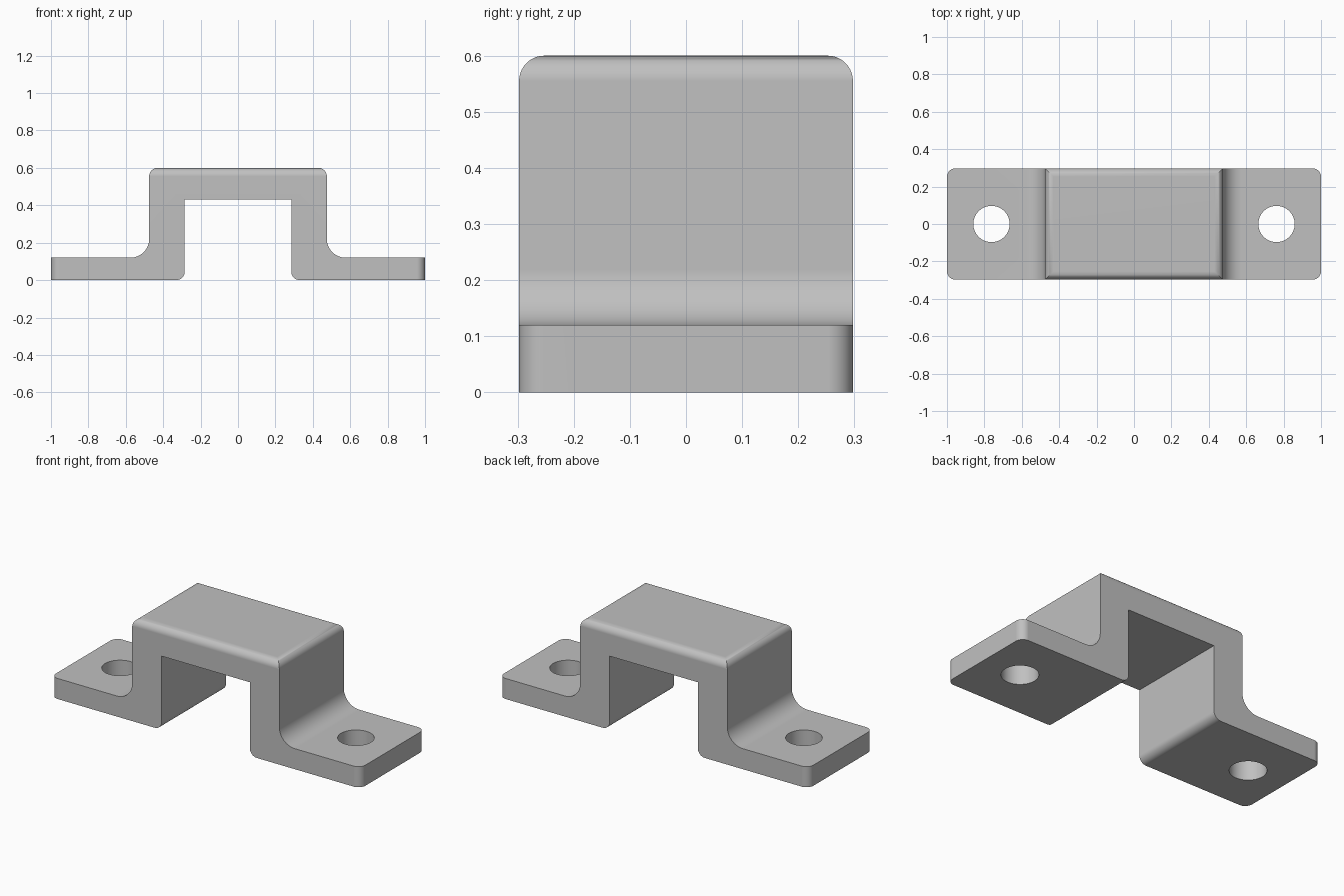
import bpy
import bmesh

cube = bpy.data.objects.get("Cube")
if cube:
    bpy.data.objects.remove(cube, do_unlink=True)

DEPTH = 0.595          # size along y
OUTER, INNER = 0.475, 0.285
TOP, CEILING, FLANGE = 0.6, 0.43, 0.12
HOLE_X, HOLE_R = 0.762, 0.097

grey = bpy.data.materials.new("Metal grey")
grey.use_nodes = True
colour = (0.53, 0.53, 0.53, 1)
grey.diffuse_color = colour
grey.node_tree.nodes["Principled BSDF"].inputs["Base Color"].default_value = colour


def round_edges(bm, test, radius, segments=10):
    """Round every edge whose two ends both pass the test."""
    edges = [e for e in bm.edges if all(test(v.co) for v in e.verts)]
    bmesh.ops.bevel(bm, geom=edges, offset=radius, offset_type='OFFSET',
                    segments=segments, profile=0.5, affect='EDGES',
                    clamp_overlap=False)


def at(x, z):
    return lambda co: abs(abs(co.x) - x) < 1e-4 and abs(co.z - z) < 1e-4


# Hat-shaped strip: half profile mirrored, then extruded along y
half = [(INNER, CEILING), (INNER, 0), (1, 0), (1, FLANGE), (OUTER, FLANGE), (OUTER, TOP)]
profile = half + [(-x, z) for x, z in reversed(half)]
bm = bmesh.new()
face = bm.faces.new([bm.verts.new((x, -DEPTH / 2, z)) for x, z in profile])
extruded = bmesh.ops.extrude_face_region(bm, geom=[face], use_keep_orig=True)
moved = [g for g in extruded["geom"] if isinstance(g, bmesh.types.BMVert)]
bmesh.ops.translate(bm, verts=moved, vec=(0, DEPTH, 0))
bmesh.ops.recalc_face_normals(bm, faces=bm.faces)

# Rounded bends and rounded flange corners
round_edges(bm, at(OUTER, FLANGE), 0.1, 14)
round_edges(bm, at(OUTER, TOP), 0.045)
round_edges(bm, at(INNER, 0), 0.045)
corners = [e for e in bm.edges
           if all(abs(v.co.x) > 0.999 for v in e.verts)
           and abs(e.verts[0].co.z - e.verts[1].co.z) > 0.1]
bmesh.ops.bevel(bm, geom=corners, offset=0.045, offset_type='OFFSET',
                segments=10, profile=0.5, affect='EDGES')
bmesh.ops.recalc_face_normals(bm, faces=bm.faces)

mesh = bpy.data.meshes.new("mounting_bracket")
bm.to_mesh(mesh)
bm.free()
mesh.materials.append(grey)
bracket = bpy.data.objects.new("mounting_bracket", mesh)
bpy.context.collection.objects.link(bracket)

# Bolt holes
for side, name in ((1, "left"), (-1, "right")):
    bpy.ops.mesh.primitive_cylinder_add(vertices=64, radius=HOLE_R, depth=0.4,
                                        location=(side * HOLE_X, 0, FLANGE / 2))
    cutter = bpy.context.object
    cutter.name = name + "_hole_cutter"
    cutter.hide_render = True
    cutter.data.materials.append(grey)
    cut = bracket.modifiers.new(name + "_hole", 'BOOLEAN')
    cut.operation = 'DIFFERENCE'
    cut.solver = 'EXACT'
    cut.object = cutter
    bpy.ops.object.select_all(action='DESELECT')
    bracket.select_set(True)
    bpy.context.view_layer.objects.active = bracket
    bpy.ops.object.modifier_apply(modifier=cut.name)
    bpy.data.objects.remove(cutter, do_unlink=True)

# Smooth bends, crisp edges, flat large faces
bpy.ops.object.shade_smooth_by_angle(angle=0.6)
weighted = bracket.modifiers.new("flat_face_normals", 'WEIGHTED_NORMAL')
weighted.keep_sharp = True
